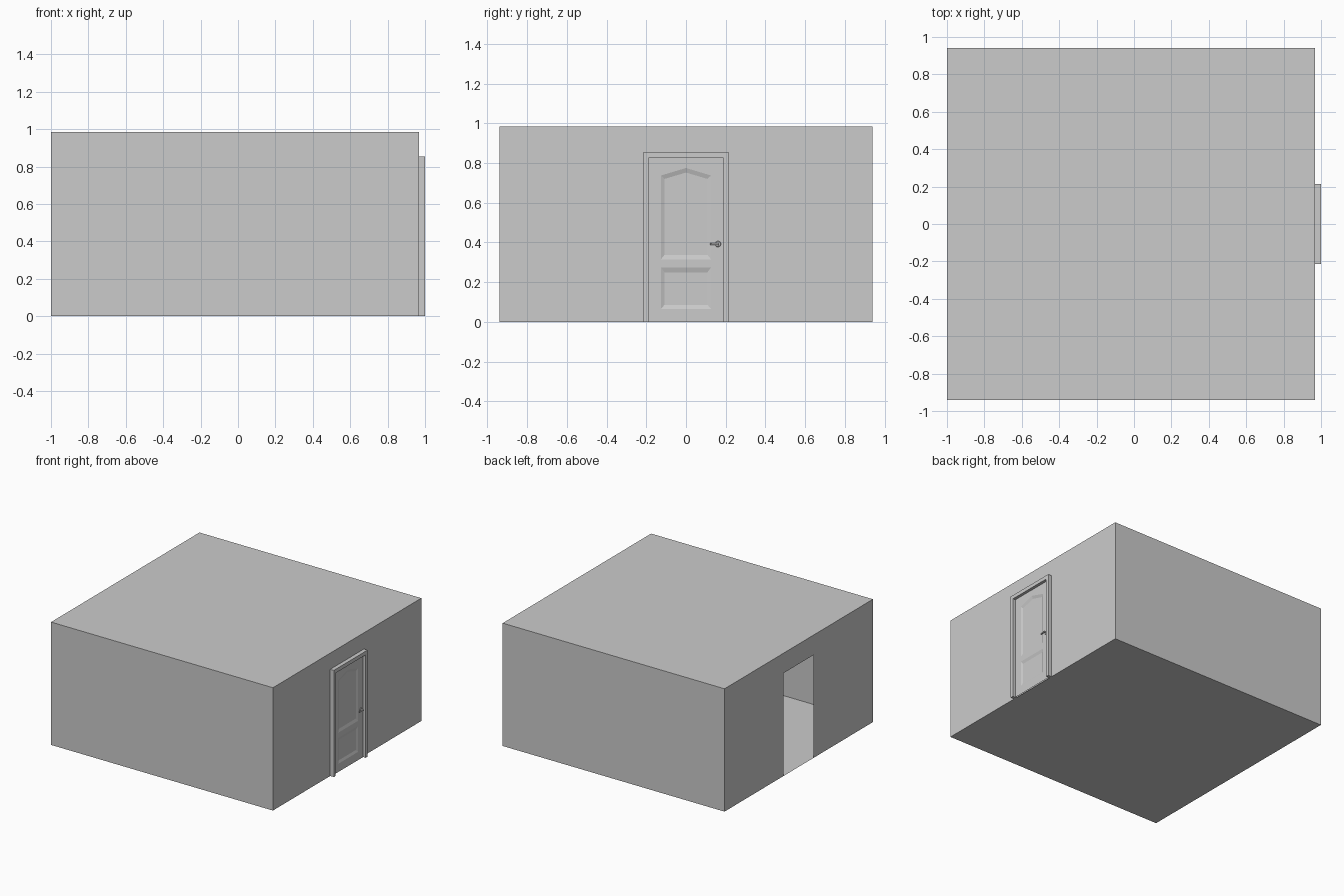
import bpy, bmesh
from mathutils import Matrix, Vector

if "Cube" in bpy.data.objects:
    bpy.data.objects.remove(bpy.data.objects["Cube"])

X0, X1, Y, H = -1.0, 0.968, 0.94, 0.985   # room shell
DW, DH = 0.19, 0.825                      # door opening half width, height


def make(name, faces):
    """Object from a list of faces given as point loops."""
    bm = bmesh.new()
    for loop in faces:
        bm.faces.new([bm.verts.new(p) for p in loop])
    bmesh.ops.remove_doubles(bm, verts=bm.verts, dist=1e-5)
    me = bpy.data.meshes.new(name)
    bm.to_mesh(me)
    bm.free()
    ob = bpy.data.objects.new(name, me)
    bpy.context.collection.objects.link(ob)
    return ob


def wall_with_opening(x, sign):
    loop = [(-Y, 0), (-DW, 0), (-DW, DH), (DW, DH), (DW, 0), (Y, 0), (Y, H), (-Y, H)]
    # split into two side pieces and a lintel
    pieces = [[(-Y, 0), (-DW, 0), (-DW, DH), (-DW, H), (-Y, H)],
              [(DW, 0), (Y, 0), (Y, H), (DW, H), (DW, DH)],
              [(-DW, DH), (DW, DH), (DW, H), (-DW, H)]]
    return [[(x, y, z) for y, z in p[::sign]] for p in pieces]


# Room: thin sheets, doorway in both end walls
make("room_floor", [[(X0, -Y, 0), (X0, Y, 0), (X1, Y, 0), (X1, -Y, 0)]])
make("room_ceiling", [[(X0, -Y, H), (X1, -Y, H), (X1, Y, H), (X0, Y, H)]])
make("front_wall", [[(X0, -Y, 0), (X1, -Y, 0), (X1, -Y, H), (X0, -Y, H)]])
make("back_wall", [[(X0, Y, 0), (X0, Y, H), (X1, Y, H), (X1, Y, 0)]])
make("left_wall", wall_with_opening(X0, -1))
make("right_wall", wall_with_opening(X1, 1))

# Door frame: one U-shaped casing straddling the wall
FW, FH, FD = 0.214, 0.855, 0.032
outer = [(-FW, 0), (-FW, FH), (FW, FH), (FW, 0)]
inner = [(-DW, 0), (-DW, DH), (DW, DH), (DW, 0)]
faces = []
for a, b, c, d in zip(outer, outer[1:], inner[1:], inner):
    faces.append([(X1 + FD, *p) for p in (a, d, c, b)])
    faces.append([(X1 - FD, *p) for p in (a, b, c, d)])
for ring, s in ((outer, 1), (inner, -1)):
    for a, b in zip(ring, ring[1:]):
        q = [(X1 - FD, *a), (X1 + FD, *a), (X1 + FD, *b), (X1 - FD, *b)]
        faces.append(q[::s])
for a, b in zip(outer[::3], inner[::3]):
    q = [(X1 - FD, *a), (X1 - FD, *b), (X1 + FD, *b), (X1 + FD, *a)]
    faces.append(q if a[0] < 0 else q[::-1])
make("door_frame", faces)

# Door leaf: rails and stiles around two sunk, bevelled panels, both sides
P, PI = 0.126, 0.108
T, SINK = 0.009, 0.007
low = [(-P, 0.066), (P, 0.066), (P, 0.274), (-P, 0.274)]
low_in = [(-PI, 0.086), (PI, 0.086), (PI, 0.25), (-PI, 0.25)]
up = [(-P, 0.315), (P, 0.315), (P, 0.737), (0, 0.775), (-P, 0.737)]
up_in = [(-PI, 0.338), (PI, 0.338), (PI, 0.72), (0, 0.752), (-PI, 0.72)]
flat = [[(-DW, 0), (-P, 0), (-P, DH), (-DW, DH)],
        [(P, 0), (DW, 0), (DW, DH), (P, DH)],
        [(-P, 0), (P, 0), low[1], low[0]],
        [low[3], low[2], up[1], up[0]],
        [up[4], up[3], (0, DH), (-P, DH)],
        [up[3], up[2], (P, DH), (0, DH)]]
faces = []
for s in (1, -1):
    top, deep = X1 + s * T, X1 + s * (T - SINK)
    side = [[(top, *p) for p in f] for f in flat]
    for o, i in ((low, low_in), (up, up_in)):
        side.append([(deep, *p) for p in i])
        for k in range(len(o)):
            n = (k + 1) % len(o)
            side.append([(top, *o[k]), (top, *o[n]), (deep, *i[n]), (deep, *i[k])])
    faces += [f[::s] for f in side]
make("door_leaf", faces)


def rod(bm, a, b, r1, r2):
    a, b = Vector(a), Vector(b)
    rot = (b - a).to_track_quat('Z', 'Y').to_matrix().to_4x4()
    bmesh.ops.create_cone(bm, cap_ends=True, segments=16, radius1=r1, radius2=r2,
                          depth=(b - a).length,
                          matrix=Matrix.Translation((a + b) / 2) @ rot)


# Lever handles: rose, neck and lever on each side
for name, s in (("outer_handle", 1), ("inner_handle", -1)):
    x, hy, hz = (lambda d: X1 + s * d), 0.161, 0.392
    bm = bmesh.new()
    rod(bm, (x(T), hy, hz), (x(T + 0.004), hy, hz), 0.015, 0.013)
    rod(bm, (x(T), hy, hz), (x(0.029), hy, hz), 0.006, 0.006)
    rod(bm, (x(0.025), hy + 0.004, hz), (x(0.025), 0.122, hz), 0.006, 0.005)
    me = bpy.data.meshes.new(name)
    bm.to_mesh(me)
    bm.free()
    ob = bpy.data.objects.new(name, me)
    bpy.context.collection.objects.link(ob)
    bpy.context.view_layer.objects.active = ob
    ob.select_set(True)
    bpy.ops.object.shade_smooth_by_angle()
    ob.select_set(False)
